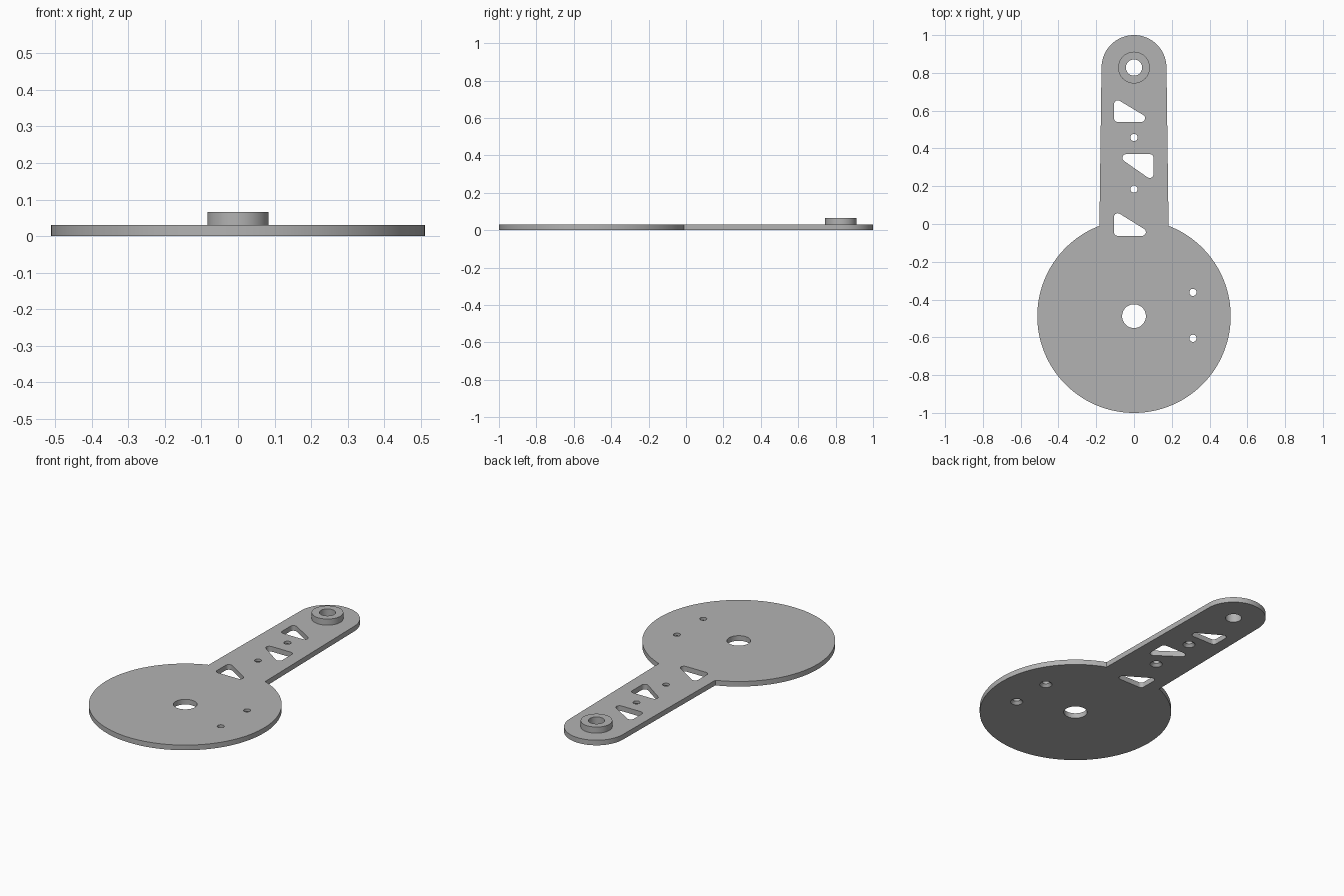
import bpy, bmesh, math
from mathutils import Vector

cube = bpy.data.objects.get("Cube")
if cube:
    bpy.data.objects.remove(cube, do_unlink=True)

THICK, BOSS_TOP = 0.03, 0.066
DISC, DISC_R = Vector((0, -0.488)), 0.512
TIP, TIP_R = Vector((0, 0.828)), 0.172
ROOT_HALF = 0.183          # half width of the arm where it meets the disc
BORE_R = 0.043

grey = bpy.data.materials.new("grey metal")
grey.use_nodes = True
colour = (0.45, 0.45, 0.45, 1)
grey.diffuse_color = colour
grey.node_tree.nodes["Principled BSDF"].inputs["Base Color"].default_value = colour


def make_object(name, bm):
    bmesh.ops.recalc_face_normals(bm, faces=bm.faces)
    mesh = bpy.data.meshes.new(name)
    bm.to_mesh(mesh)
    bm.free()
    mesh.materials.append(grey)
    obj = bpy.data.objects.new(name, mesh)
    bpy.context.collection.objects.link(obj)
    return obj


def arc(centre, r, start, end, n):
    return [centre + r * Vector((math.cos(a), math.sin(a)))
            for a in (start + (end - start) * i / n for i in range(n + 1))]


def circle(centre, r, n=48):
    return arc(centre, r, 0, math.tau, n)[:-1]


def prism(bm, outline, z0, z1):
    face = bm.faces.new([bm.verts.new((p.x, p.y, z0)) for p in outline])
    out = bmesh.ops.extrude_face_region(bm, geom=[face])["geom"]
    bmesh.ops.translate(bm, vec=(0, 0, z1 - z0),
                        verts=[v for v in out if isinstance(v, bmesh.types.BMVert)])


def rounded(corners, r, n=8):
    """Fillet every corner of a counter-clockwise polygon."""
    pts = [Vector(c) for c in corners]
    outline = []
    for i, p in enumerate(pts):
        d1 = (p - pts[i - 1]).normalized()
        d2 = (pts[(i + 1) % len(pts)] - p).normalized()
        half = (math.pi - d1.angle(d2)) / 2
        centre = p + (d2 - d1).normalized() * r / math.sin(half)
        start = math.atan2(-d1.x, d1.y)
        outline += arc(centre, r, start, start + d1.angle(d2), n)
    return outline


def lathe(bm, centre, profile, n=48):
    """Turn a list of (radius, height) points about a vertical axis."""
    verts = [bm.verts.new((centre[0] + r, centre[1], z)) for r, z in profile]
    edges = [bm.edges.new(pair) for pair in zip(verts, verts[1:])]
    bmesh.ops.spin(bm, geom=verts + edges, cent=(*centre, 0), axis=(0, 0, 1),
                   angle=math.tau, steps=n, use_duplicate=False)
    bmesh.ops.remove_doubles(bm, verts=bm.verts, dist=1e-5)


# Plate: large disc running into a tapered arm with a round tip
bm = bmesh.new()
join = math.acos(ROOT_HALF / DISC_R)
outline = arc(DISC, DISC_R, math.pi - join, math.tau + join, 128)
outline += arc(TIP, TIP_R, 0, math.pi, 48)
prism(bm, outline, 0, THICK)
plate = make_object("plate", bm)

# Cutter: centre hole, tip bore and three rounded triangular windows
bm = bmesh.new()
prism(bm, circle(DISC, 0.063), -0.1, 0.1)
prism(bm, circle(TIP, BORE_R), -0.1, 0.1)
for window in (((-0.106, 0.54), (0.111, 0.54), (-0.106, 0.67)),
               ((0.103, 0.37), (-0.105, 0.37), (0.103, 0.225)),
               ((-0.106, -0.063), (0.113, -0.063), (-0.106, 0.073))):
    prism(bm, rounded(window, 0.02), -0.1, 0.1)
# Screw holes, countersunk from below
for spot in ((0, 0.458), (0, 0.185), (0.312, -0.362), (0.312, -0.605)):
    lathe(bm, spot, ((0, -0.01), (0.033, -0.01), (0.033, 0),
                     (0.019, 0.015), (0.019, 0.1), (0, 0.1)), 32)
cutter = make_object("hole_cutter", bm)
cutter.hide_render = True

cut = plate.modifiers.new("holes", 'BOOLEAN')
cut.operation, cut.solver, cut.object = 'DIFFERENCE', 'EXACT', cutter
bpy.context.view_layer.objects.active = plate
bpy.ops.object.modifier_apply(modifier=cut.name)
bpy.data.objects.remove(cutter, do_unlink=True)

# Boss: raised ring around the tip bore
bm = bmesh.new()
lathe(bm, TIP, ((0.084, THICK), (0.084, BOSS_TOP), (BORE_R, BOSS_TOP), (BORE_R, THICK)))
boss = make_object("boss", bm)

# Smooth round walls, crisp rims
bpy.ops.object.select_all(action='DESELECT')
for obj in (plate, boss):
    obj.select_set(True)
bpy.ops.object.shade_smooth_by_angle(angle=math.radians(30))
